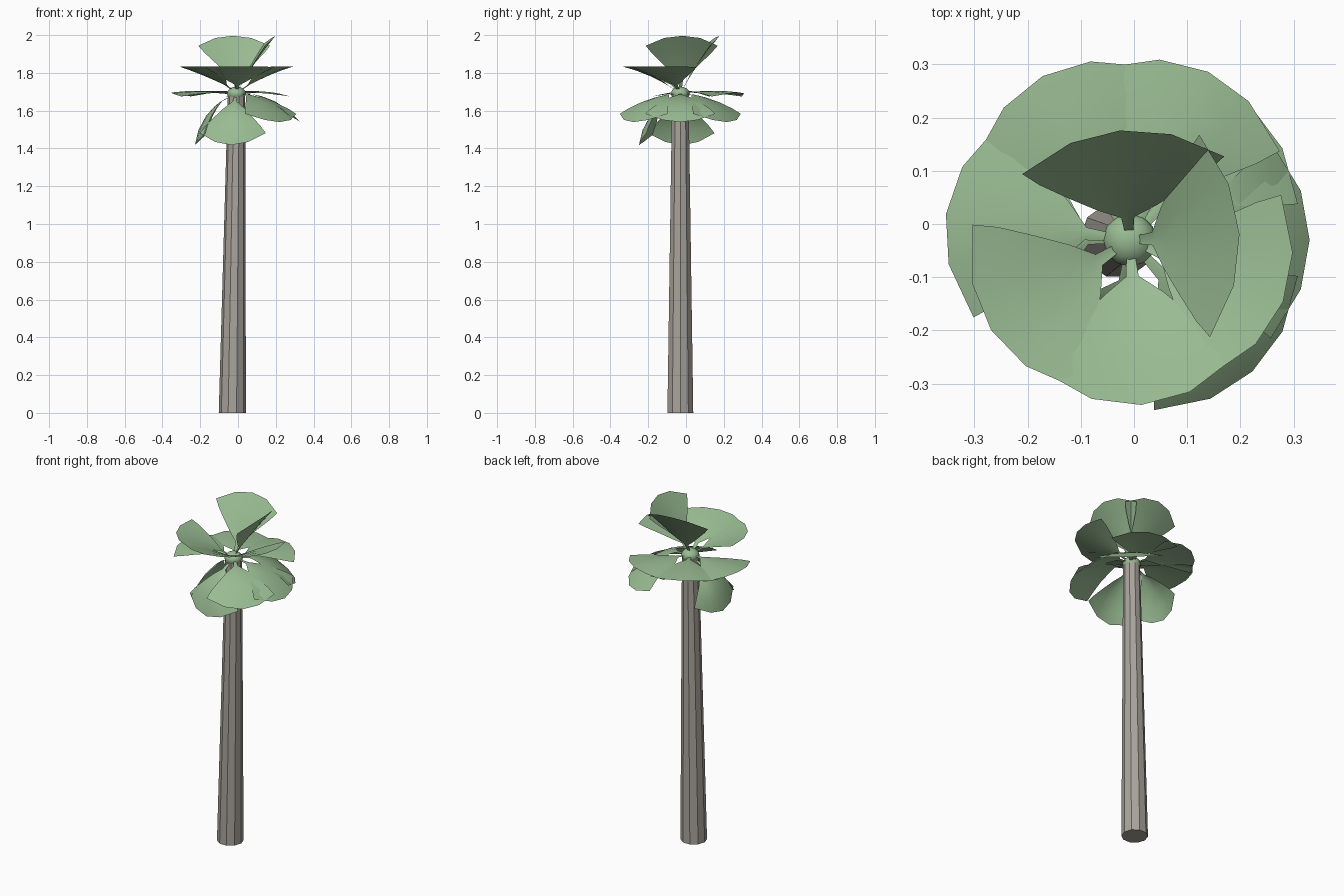
import bpy, bmesh, math
from mathutils import Vector, Matrix

if "Cube" in bpy.data.objects:
    bpy.data.objects.remove(bpy.data.objects["Cube"])


def material(name, rgb):
    m = bpy.data.materials.new(name)
    m.diffuse_color = (*rgb, 1)
    m.use_nodes = True
    m.node_tree.nodes["Principled BSDF"].inputs["Base Color"].default_value = m.diffuse_color
    return m


GREEN = material("leaf_green", (0.32, 0.50, 0.29))
BARK = material("bark", (0.40, 0.37, 0.33))
HUB = Vector((-0.008, -0.03, 1.69))


def finish(bm, name, mat, smooth):
    me = bpy.data.meshes.new(name)
    bmesh.ops.recalc_face_normals(bm, faces=bm.faces)
    bm.to_mesh(me)
    bm.free()
    me.materials.append(mat)
    for p in me.polygons:
        p.use_smooth = smooth
    ob = bpy.data.objects.new(name, me)
    bpy.context.collection.objects.link(ob)
    return ob


# Trunk: slightly leaning tapered ten-sided prism
bm = bmesh.new()
rings = []
for x, z, r in [(-0.03, 0, 0.072), (-0.008, 1.68, 0.046)]:
    rings.append([bm.verts.new((x + r * math.cos(i * math.tau / 10),
                                -0.03 + r * math.sin(i * math.tau / 10), z))
                  for i in range(10)])
for i in range(10):
    j = (i + 1) % 10
    bm.faces.new((rings[0][i], rings[0][j], rings[1][j], rings[1][i]))
bm.faces.new(rings[0])
bm.faces.new(rings[1])
finish(bm, "trunk", BARK, False)

# Crown bud
bm = bmesh.new()
bmesh.ops.create_uvsphere(bm, u_segments=12, v_segments=8, radius=0.05)
bmesh.ops.transform(bm, matrix=Matrix.Translation(HUB) @ Matrix.Diagonal((1, 1, 0.75, 1)),
                    verts=bm.verts)
finish(bm, "crown_bud", GREEN, True)

# Leaf outline: (fraction of length, half width)
OUTLINE = [(0.06, 0.007), (0.24, 0.012), (0.36, 0.055), (0.55, 0.105),
           (0.78, 0.155), (1.0, 0.185)]
COLS = [-1, -0.5, 0, 0.5, 1]
ENDS = [0.78, 0.95, 1.0, 0.95, 0.78]


def arc(s, length, e0, e1):
    """Run and rise after a fraction s of a blade bending from e0 to e1."""
    x = z = 0
    n = 12
    for k in range(n):
        e = math.radians(e0 + (e1 - e0) * s * (k + 0.5) / n)
        x += math.cos(e) * length * s / n
        z += math.sin(e) * length * s / n
    e = math.radians(e0 + (e1 - e0) * s)
    return x, z, e


def leaf(name, azimuth, e0, e1, length=0.36, sag=0.25, width=1.0):
    bm = bmesh.new()
    rows = []
    for t, w in OUTLINE:
        row = []
        for c, end in zip(COLS, ENDS):
            # side columns stop short so that the end is a rounded polygon
            s = t * (1 - (1 - end) * max(0, (t - 0.3) / 0.7))
            x, z, e = arc(s, length, e0, e1)
            drop = sag * w * c * c
            row.append(bm.verts.new((x + drop * math.sin(e), w * c * width,
                                     z - drop * math.cos(e))))
        rows.append(row)
    for a, b in zip(rows, rows[1:]):
        for i in range(4):
            bm.faces.new((a[i], b[i], b[i + 1], a[i + 1]))
    m = Matrix.Translation(HUB) @ Matrix.Rotation(math.radians(azimuth), 4, 'Z')
    bmesh.ops.transform(bm, matrix=m, verts=bm.verts)
    finish(bm, name, GREEN, True)


# Tiers: name, azimuths, start and end elevation, length, sag, width
TIERS = [
    ("upright_leaf", (3, 95), 62, 50, 0.37, -0.1, 1.03),
    ("raised_leaf", (-86, -22, 213), 36, 14, 0.345, -0.1, 1.0),
    ("level_leaf", (65, 118, 172), 9, -7, 0.35, 0.15, 1.0),
    ("arching_leaf", (-47, 0, 47), 4, -52, 0.385, 0.12, 1.0),
    ("hanging_leaf", (-97, 178), -18, -84, 0.37, 0.25, 0.95),
]
for name, azimuths, e0, e1, length, sag, width in TIERS:
    for i, az in enumerate(azimuths):
        leaf(f"{name}_{i + 1}", az, e0, e1, length, sag, width)
